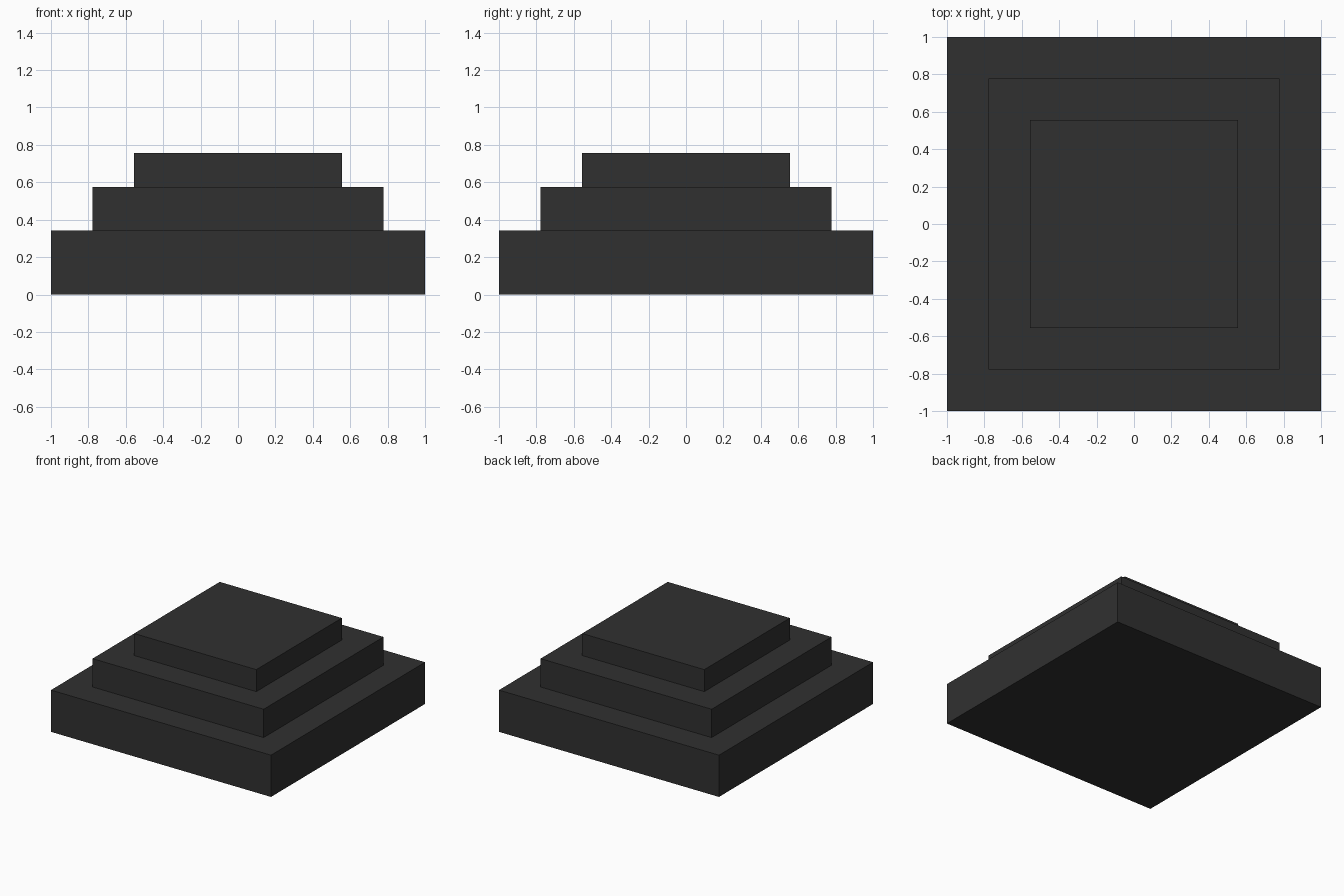
import bpy

if "Cube" in bpy.data.objects:
    bpy.data.objects.remove(bpy.data.objects["Cube"])

# Shared dark material
dark = bpy.data.materials.new("dark_stone")
dark.diffuse_color = (0.03, 0.03, 0.03, 1)
dark.use_nodes = True
dark.node_tree.nodes["Principled BSDF"].inputs["Base Color"].default_value = dark.diffuse_color


def add_tier(name, width, bottom, top):
    bpy.ops.mesh.primitive_cube_add(size=1, location=(0, 0, (bottom + top) / 2))
    tier = bpy.context.object
    tier.name = name
    tier.scale = (width, width, top - bottom)
    bpy.ops.object.transform_apply(location=False, rotation=False, scale=True)
    tier.data.materials.append(dark)


# Three square tiers, stacked from the ground up
add_tier("bottom_tier", 2.0, 0.0, 0.343)
add_tier("middle_tier", 1.555, 0.343, 0.576)
add_tier("top_tier", 1.11, 0.576, 0.757)
